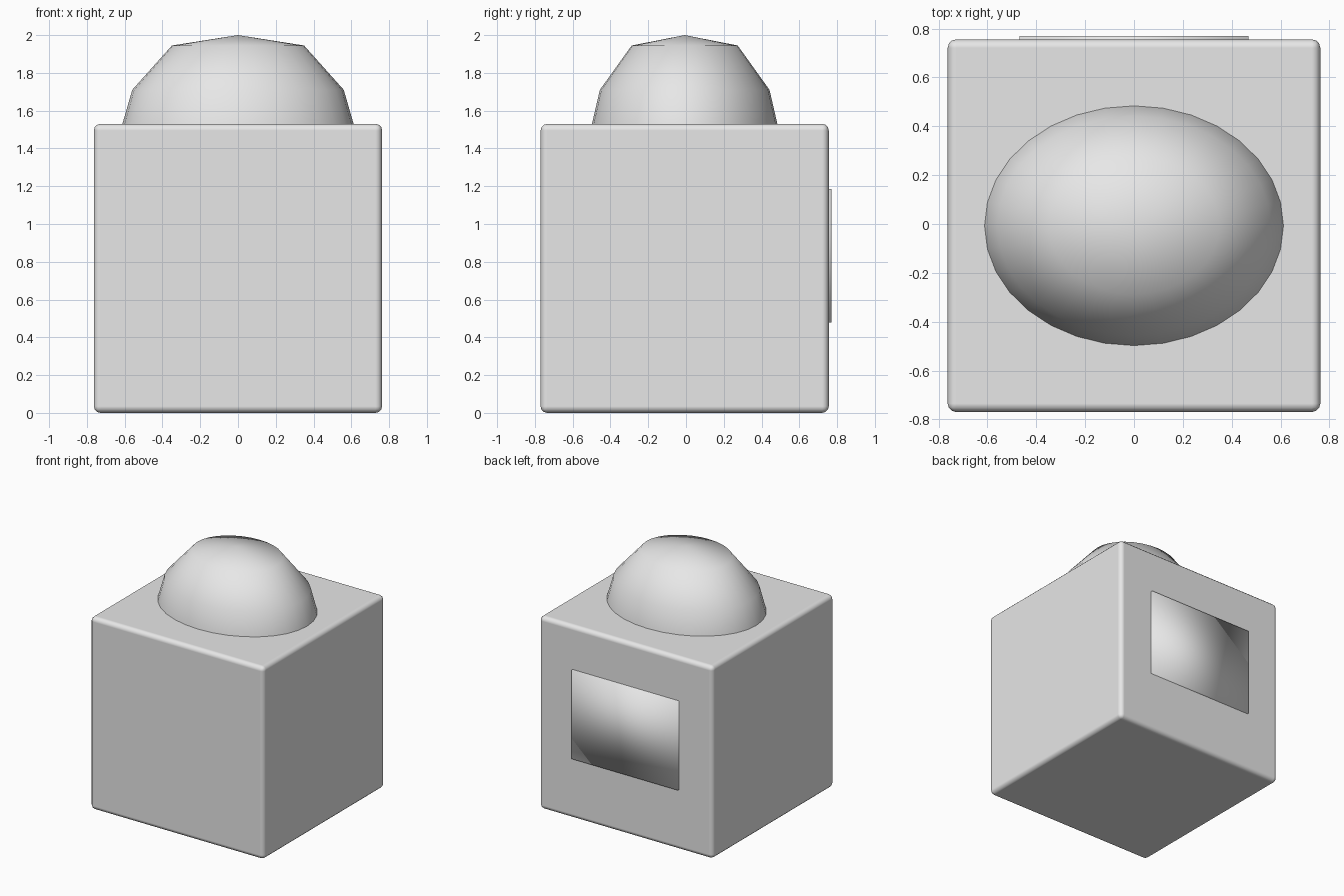
import bpy
import bmesh
import math

default_cube = bpy.data.objects.get("Cube")
if default_cube:
    bpy.data.objects.remove(default_cube, do_unlink=True)

grey = bpy.data.materials.new("light_grey")
grey.use_nodes = True
grey.diffuse_color = (0.8, 0.8, 0.8, 1)
grey.node_tree.nodes["Principled BSDF"].inputs["Base Color"].default_value = (0.8, 0.8, 0.8, 1)


def finish(obj, name):
    obj.name = name
    obj.data.name = name
    obj.data.materials.append(grey)
    obj.data.shade_smooth()
    return obj


def box(name, size, center):
    bpy.ops.mesh.primitive_cube_add(size=1, location=center)
    obj = bpy.context.object
    obj.scale = size
    bpy.ops.object.transform_apply(location=False, rotation=False, scale=True)
    return finish(obj, name)


# Main body: cube with softly rounded edges
body = box("body", (1.526, 1.526, 1.53), (0, -0.007, 0.765))
bevel = body.modifiers.new("rounded_edges", "BEVEL")
bevel.width = 0.035
bevel.segments = 3
bevel.harden_normals = True

# Thin raised panel on the back
box("back_panel", (0.937, 0.04, 0.705), (0, 0.75, 0.832))

# Oval dome: coarse profile turned round, then narrowed front to back
profile = [(0.35, 1.945), (0.56, 1.71), (0.612, 1.53), (0.625, 1.45)]
segments = 32
bm = bmesh.new()
top = bm.verts.new((0, 0, 2))
rings = []
for radius, z in profile:
    rings.append([
        bm.verts.new((radius * math.cos(a), 0.802 * radius * math.sin(a), z))
        for a in (math.tau * i / segments for i in range(segments))
    ])
for i in range(segments):
    j = (i + 1) % segments
    bm.faces.new((top, rings[0][i], rings[0][j]))
    for upper, lower in zip(rings, rings[1:]):
        bm.faces.new((upper[i], lower[i], lower[j], upper[j]))
mesh = bpy.data.meshes.new("dome")
bm.to_mesh(mesh)
bm.free()
dome = bpy.data.objects.new("dome", mesh)
dome.location.y = -0.007
bpy.context.collection.objects.link(dome)
finish(dome, "dome")
